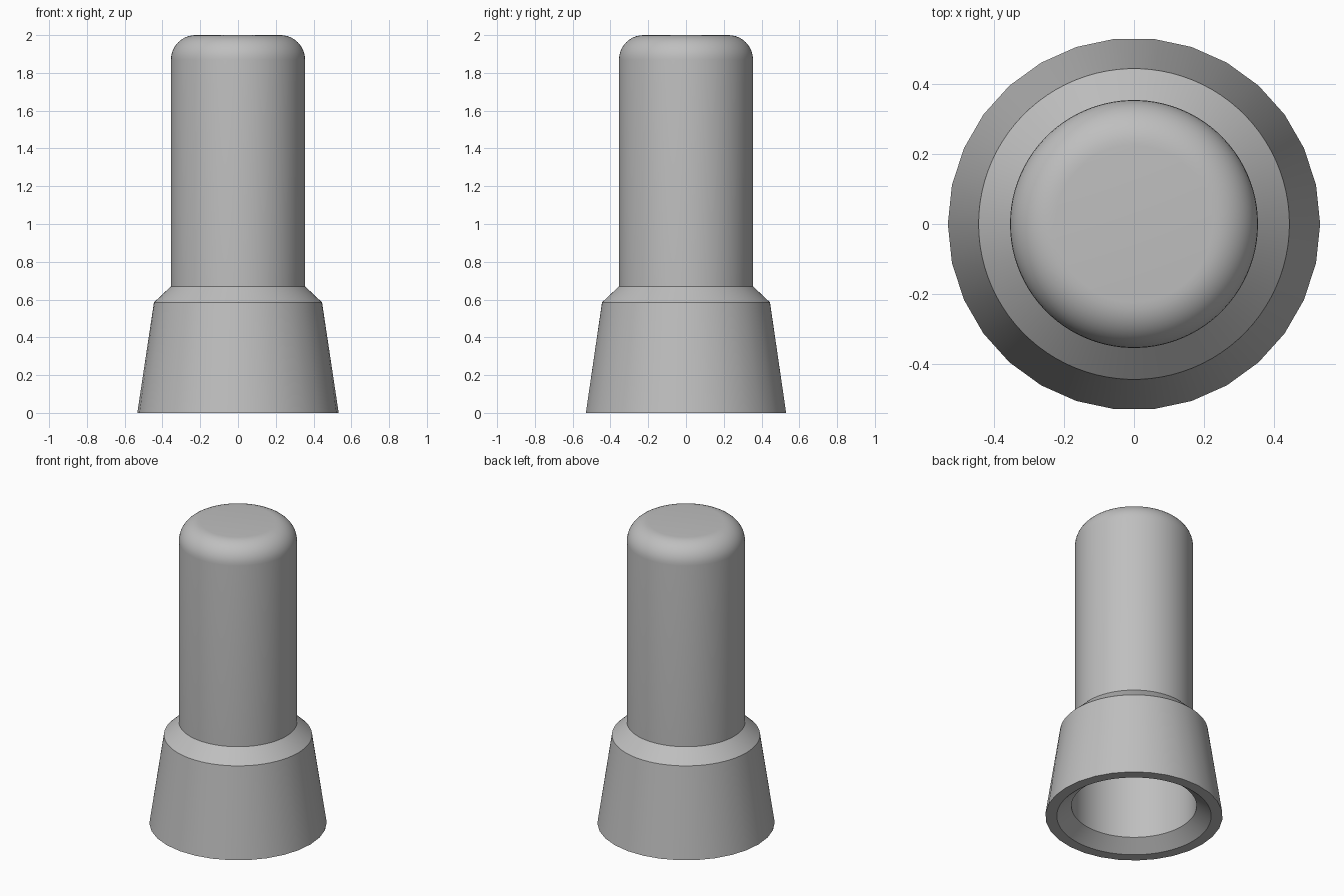
import bpy, bmesh
from math import sin, cos, pi

cube = bpy.data.objects.get("Cube")
if cube:
    bpy.data.objects.remove(cube, do_unlink=True)

SEGS = 90      # fine segments around the axis
COARSE = 3     # the skirt hem uses every third one

grey = bpy.data.materials.new("plain_grey")
grey.use_nodes = True
colour = (0.52, 0.52, 0.52, 1)
grey.diffuse_color = colour
grey.node_tree.nodes["Principled BSDF"].inputs["Base Color"].default_value = colour


def fillet(r, z, size, steps=10):
    """Rounded corner from the flat top down to the side wall."""
    return [(r - size + size * sin(a), z - size + size * cos(a))
            for a in (i * pi / 2 / steps for i in range(steps + 1))]


def lathe(name, profile, coarse_rings=()):
    bm = bmesh.new()
    rings = []
    for k, (r, z) in enumerate(profile):
        ring = []
        for i in range(SEGS):
            # snap hem points together so the hem reads as a polygon
            j = round(i / COARSE) * COARSE if k in coarse_rings else i
            a = 2 * pi * j / SEGS
            ring.append(bm.verts.new((r * cos(a), r * sin(a), z)))
        rings.append(ring)
    for upper, lower in zip(rings, rings[1:]):
        for i in range(SEGS):
            n = (i + 1) % SEGS
            bm.faces.new((upper[i], lower[i], lower[n], upper[n]))
    # closed crown outside and closed end of the bore inside
    bm.faces.new(rings[0])
    bm.faces.new(list(reversed(rings[-1])))
    bmesh.ops.remove_doubles(bm, verts=bm.verts[:], dist=0.0005)
    bmesh.ops.recalc_face_normals(bm, faces=bm.faces[:])
    mesh = bpy.data.meshes.new(name)
    bm.to_mesh(mesh)
    bm.free()
    mesh.materials.append(grey)
    obj = bpy.data.objects.new(name, mesh)
    bpy.context.collection.objects.link(obj)
    bpy.ops.object.select_all(action='DESELECT')
    obj.select_set(True)
    bpy.context.view_layer.objects.active = obj
    bpy.ops.object.shade_smooth_by_angle(angle=pi / 8)
    return obj


# Outer shell: rounded crown, barrel, sloped shoulder, flared skirt
outer = fillet(0.355, 2.0, 0.13) + [(0.355, 0.67), (0.445, 0.585), (0.533, 0)]
hem = len(outer) - 1

# Hollow inside: lead-in chamfer, wide bore, step, narrow blind bore
inner = [(0.464, 0), (0.376, 0.07), (0.376, 0.56), (0.285, 0.65), (0.285, 1.9)]

lathe("hollow_cap", outer + inner, coarse_rings=(hem,))
